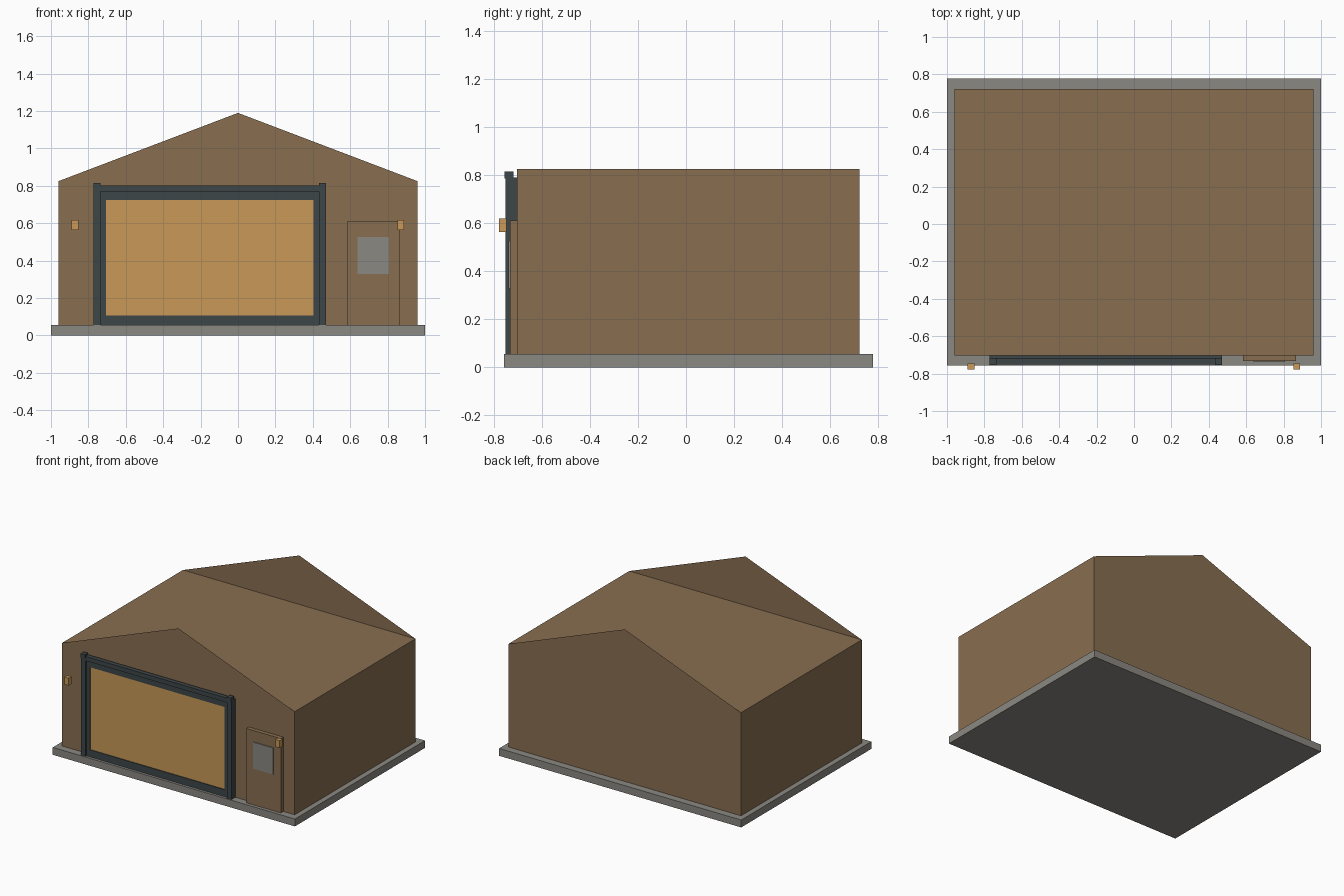
import bpy
import bmesh

if "Cube" in bpy.data.objects:
    bpy.data.objects.remove(bpy.data.objects["Cube"], do_unlink=True)


def material(name, r, g, b):
    mat = bpy.data.materials.new(name)
    mat.use_nodes = True
    mat.diffuse_color = (r, g, b, 1)
    mat.node_tree.nodes["Principled BSDF"].inputs["Base Color"].default_value = (r, g, b, 1)
    return mat


BROWN = material("brown cladding", 0.246, 0.156, 0.08)
GREY = material("concrete grey", 0.258, 0.246, 0.223)
AMBER = material("warm amber", 0.578, 0.314, 0.098)
DARK = material("dark steel", 0.048, 0.061, 0.065)


def finish(name, bm, mat):
    mesh = bpy.data.meshes.new(name)
    bm.to_mesh(mesh)
    bm.free()
    mesh.materials.append(mat)
    obj = bpy.data.objects.new(name, mesh)
    bpy.context.collection.objects.link(obj)
    return obj


def box(name, mat, xs, ys, zs):
    """Box given by its (low, high) extent on each axis."""
    bm = bmesh.new()
    bmesh.ops.create_cube(bm, size=1)
    for v in bm.verts:
        for axis, (lo, hi) in enumerate((xs, ys, zs)):
            v.co[axis] = hi if v.co[axis] > 0 else lo
    return finish(name, bm, mat)


SLAB_TOP, EAVE, RIDGE = 0.055, 0.825, 1.19
WALL_X, FRONT, BACK = 0.96, -0.702, 0.722

# Foundation slab
box("foundation_slab", GREY, (-1, 1), (-0.757, 0.777), (0, SLAB_TOP))

# Building body with a flat deck at eave height
box("building_body", BROWN, (-WALL_X, WALL_X), (FRONT, BACK), (0.01, EAVE))

# Thin gable sheets standing above the deck, front and back
for name, y, side in (("front_gable", FRONT, 1), ("back_gable", BACK, -1)):
    bm = bmesh.new()
    corners = ((-WALL_X * side, EAVE), (WALL_X * side, EAVE), (0, RIDGE))
    bm.faces.new([bm.verts.new((x, y, z)) for x, z in corners])
    finish(name, bm, BROWN)

# Large door: backing frame, posts with caps, beam, rails and panel
LEFT, RIGHT = -0.772, 0.47
POST = 0.036
box("door_backing_frame", DARK, (LEFT, RIGHT), (-0.719, FRONT), (SLAB_TOP, 0.79))
for name, x in (("right_post", LEFT), ("left_post", RIGHT - POST)):
    box(name, DARK, (x, x + POST), (-0.75, -0.717), (SLAB_TOP, 0.79))
    box(name + "_cap", DARK, (x, x + POST), (-0.755, -0.717), (0.785, 0.815))
inner = (LEFT + POST, RIGHT - POST)
box("track_beam", DARK, inner, (-0.75, -0.717), (0.77, 0.803))
box("door_top_rail", DARK, inner, (-0.738, -0.717), (0.725, 0.77))
box("door_bottom_rail", DARK, inner, (-0.738, -0.717), (SLAB_TOP, 0.108))
for name, xs in (("door_right_stile", (inner[0], -0.707)),
                 ("door_left_stile", (0.405, inner[1]))):
    box(name, DARK, xs, (-0.738, -0.717), (0.108, 0.725))
box("door_panel", AMBER, (-0.707, 0.405), (-0.732, -0.717), (0.108, 0.725))

# Side entrance door with window plate
box("entrance_door", BROWN, (0.583, 0.866), (-0.732, FRONT), (SLAB_TOP, 0.61))
box("entrance_window", GREY, (0.64, 0.807), (-0.738, -0.732), (0.328, 0.526))

# Wall lamps, one on each side
for name, x in (("right_lamp", -0.872), ("left_lamp", 0.87)):
    box(name, AMBER, (x - 0.018, x + 0.018), (-0.777, -0.746), (0.563, 0.618))
